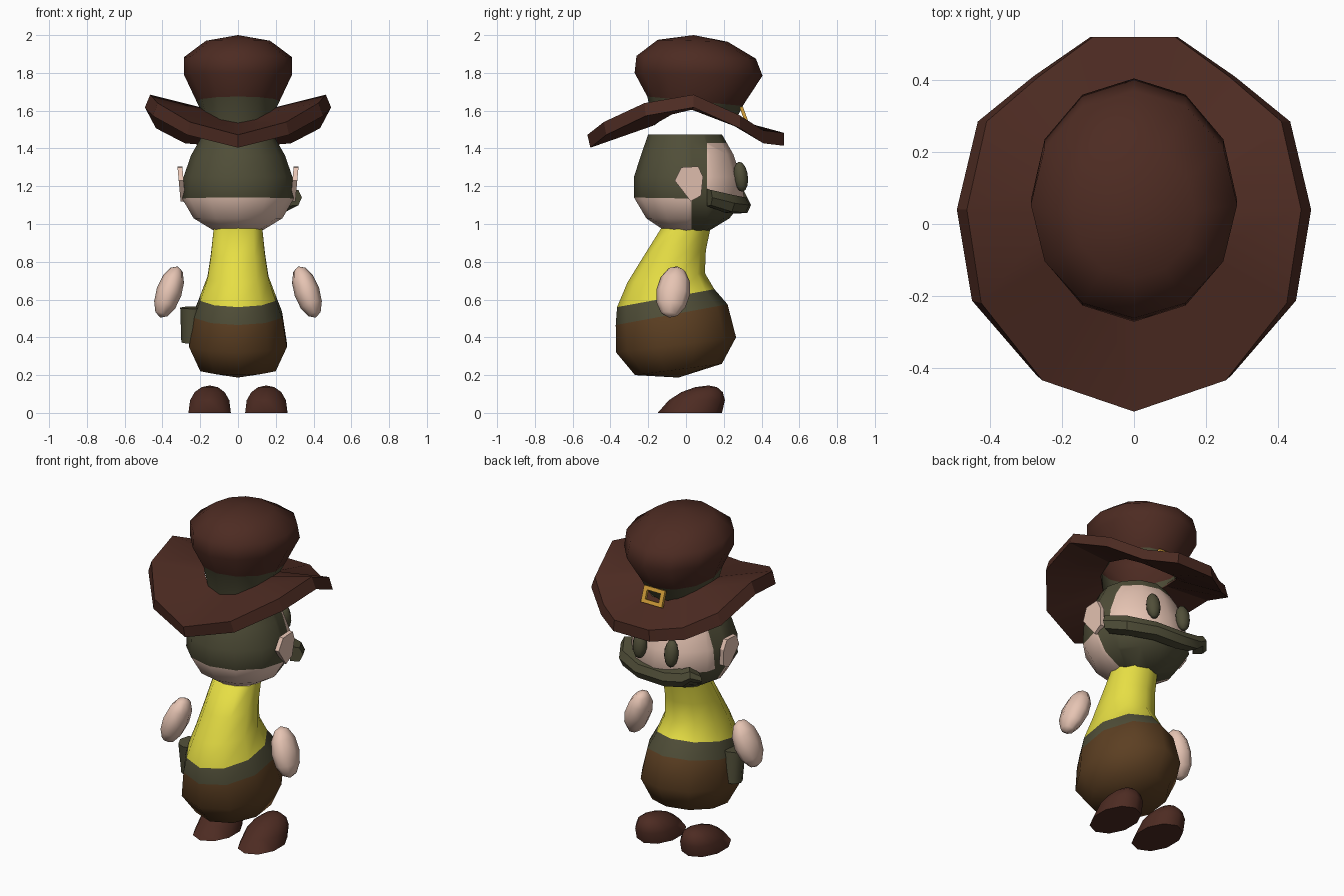
import bpy, bmesh, math
from mathutils import Vector, Matrix

if "Cube" in bpy.data.objects:
    bpy.data.objects.remove(bpy.data.objects["Cube"])


def mat(name, r, g, b):
    m = bpy.data.materials.new(name)
    m.diffuse_color = [((c / 255 + 0.055) / 1.055) ** 2.4 for c in (r, g, b)] + [1]
    m.use_nodes = True
    m.node_tree.nodes["Principled BSDF"].inputs["Base Color"].default_value = m.diffuse_color
    return m


HAT = mat("hat_brown", 77, 43, 34)
PANTS = mat("trouser_brown", 92, 63, 34)
YELLOW = mat("shirt_yellow", 230, 222, 68)
SKIN = mat("skin", 230, 196, 179)
OLIVE = mat("dark_olive", 80, 78, 56)
GOLD = mat("buckle_gold", 216, 162, 58)


def finish(bm, name, mats, angle=50, rule=None):
    """Turn a bmesh into a shaded object, colouring faces by a rule."""
    bmesh.ops.recalc_face_normals(bm, faces=bm.faces)
    if rule:
        for f in bm.faces:
            f.material_index = rule(f)
    me = bpy.data.meshes.new(name)
    bm.to_mesh(me)
    bm.free()
    for m in mats:
        me.materials.append(m)
    ob = bpy.data.objects.new(name, me)
    bpy.context.collection.objects.link(ob)
    bpy.ops.object.select_all(action='DESELECT')
    ob.select_set(True)
    bpy.context.view_layer.objects.active = ob
    bpy.ops.object.shade_smooth_by_angle(angle=math.radians(angle))
    return ob


def loft(rings, n, bottom=None, top=None, cap=(), arch=0):
    """Tilted elliptical rings (back y, back z, front y, front z, half width).
    Each face stores its ring number in material_index; arch lifts the first ring's sides."""
    bm = bmesh.new()
    loops = []
    for k, (yb, zb, yf, zf, rx) in enumerate(rings):
        loop = []
        for i in range(n):
            a = 2 * math.pi * i / n
            t = (1 - math.cos(a)) / 2
            lift = arch * math.sin(a) ** 2 if k == 0 else 0
            loop.append(bm.verts.new((rx * math.sin(a), yb + (yf - yb) * t, zb + (zf - zb) * t + lift)))
        loops.append(loop)
    for k in range(len(loops) - 1):
        for i in range(n):
            j = (i + 1) % n
            f = bm.faces.new((loops[k][i], loops[k][j], loops[k + 1][j], loops[k + 1][i]))
            f.material_index = k
    for pole, loop, k in ((bottom, loops[0], 0), (top, loops[-1], len(loops))):
        if pole:
            p = bm.verts.new((0, *pole))
            for i in range(n):
                bm.faces.new((loop[i], loop[(i + 1) % n], p)).material_index = k
    for k in cap:
        bm.faces.new(loops[k]).material_index = len(loops)
    return bm


def ball(name, m, size, matrix, u=10, v=7):
    bm = bmesh.new()
    bmesh.ops.create_uvsphere(bm, u_segments=u, v_segments=v, radius=1)
    bm.transform(matrix @ Matrix.Diagonal((*size, 1)))
    return finish(bm, name, [m], 80)


# Body: trousers, belt and shirt
bm = loft([(-0.27, 0.20, 0.19, 0.26, 0.21), (-0.37, 0.32, 0.265, 0.40, 0.272),
           (-0.372, 0.465, 0.22, 0.575, 0.245), (-0.365, 0.56, 0.15, 0.655, 0.21),
           (-0.31, 0.69, 0.10, 0.74, 0.17), (-0.23, 0.82, 0.105, 0.86, 0.15),
           (-0.13, 0.98, 0.13, 0.98, 0.135)], 10, bottom=(-0.04, 0.187), cap=(-1,))
finish(bm, "body", [PANTS, OLIVE, YELLOW], 60,
       lambda f: 0 if f.material_index < 2 else 1 if f.material_index == 2 else 2)

# Head: hair, nape, face and beard separated by straight cuts
bm = loft([(-0.12, 0.97, 0.12, 0.963, 0.13), (-0.21, 1.03, 0.23, 1.03, 0.235),
           (-0.275, 1.14, 0.31, 1.13, 0.296), (-0.275, 1.25, 0.29, 1.25, 0.288),
           (-0.24, 1.36, 0.25, 1.37, 0.248), (-0.20, 1.475, 0.19, 1.475, 0.185)],
          12, cap=(0, -1))
for co, no in (((0, 0.03, 0), (0, 1, 0)), ((0, 0.11, 0), (0, 1, 0)), ((0, 0, 1.43), (0, 0, 1))):
    bmesh.ops.bisect_plane(bm, geom=bm.verts[:] + bm.edges[:] + bm.faces[:],
                           plane_co=co, plane_no=no)


def head_rule(f):
    c = f.calc_center_median()
    nape = c.y < 0.03 and c.z < 1.14
    face = c.y > 0.11 and 1.135 < c.z < 1.43
    return 1 if nape or face else 0


finish(bm, "head", [OLIVE, SKIN], 50, head_rule)

# Mirrored parts
for s, side in ((1, "right"), (-1, "left")):
    # Ear plate
    bm = bmesh.new()
    pts = [(-0.06, 1.23), (-0.025, 1.3), (0.065, 1.305), (0.09, 1.25), (0.08, 1.15), (0.025, 1.12)]
    ear = bm.faces.new([bm.verts.new((s * (0.278 + 0.09 * (z - 1.12)), y, z)) for y, z in pts])
    new = bmesh.ops.extrude_face_region(bm, geom=[ear])["geom"]
    bmesh.ops.translate(bm, vec=(s * 0.026, 0, 0),
                        verts=[v for v in new if isinstance(v, bmesh.types.BMVert)])
    finish(bm, side + "_ear", [SKIN], 30)

    # Eye
    ball(side + "_eye", OLIVE, (0.042, 0.038, 0.08),
         Matrix.Translation((s * 0.105, 0.29, 1.25)) @ Matrix.Rotation(0.12, 4, 'X'))

    # Hand
    ball(side + "_hand", SKIN, (0.068, 0.09, 0.145),
         Matrix.Translation((s * 0.365, -0.068, 0.64)) @ Matrix.Rotation(-s * 0.33, 4, 'Y')
         @ Matrix.Rotation(-0.15, 4, 'X'), 8, 6)

    # Shoe: flat-soled dome leaning toward the toe
    bm = bmesh.new()
    bmesh.ops.create_uvsphere(bm, u_segments=10, v_segments=8, radius=1)
    bmesh.ops.bisect_plane(bm, geom=bm.verts[:] + bm.edges[:] + bm.faces[:], plane_co=(0, 0, 0),
                           plane_no=(0, 0, 1), clear_inner=True)
    bmesh.ops.holes_fill(bm, edges=[e for e in bm.edges if e.is_boundary])
    for v in bm.verts:
        x, y, z = v.co
        z = max(z, 0) ** 0.8
        v.co = (s * 0.15 + 0.118 * x, 0.02 + 0.17 * y + 0.1 * z - 0.04 * z * max(y, 0), 0.145 * z)
    finish(bm, side + "_shoe", [HAT], 60)

# Moustache: tapered diamond-section band around the face
path = [(0.315, 0.13, 1.14, 0.045), (0.25, 0.24, 1.11, 0.05), (0.10, 0.31, 1.10, 0.045),
        (-0.08, 0.32, 1.10, 0.045), (-0.19, 0.31, 1.12, 0.045), (-0.235, 0.30, 1.15, 0.035),
        (-0.275, 0.25, 1.125, 0.02)]
bm = bmesh.new()
rows = []
for x, y, z, h in path:
    out = Vector((x, y, 0)).normalized()
    rows.append([bm.verts.new(Vector((x, y, z)) + out * o + Vector((0, 0, d * h)))
                 for o, d in ((-0.05, 1), (0.005, 0.9), (0.025, 0), (0.005, -0.9), (-0.05, -1))])
for a, b in zip(rows, rows[1:]):
    for i in range(5):
        j = (i + 1) % 5
        bm.faces.new((a[i], a[j], b[j], b[i]))
bm.faces.new(rows[0])
bm.faces.new(rows[-1])
finish(bm, "moustache", [OLIVE], 35)

# Hip pouch
bm = bmesh.new()
bmesh.ops.create_cone(bm, cap_ends=True, segments=8, radius1=0.06, radius2=0.066, depth=0.185)
bm.transform(Matrix.Translation((-0.24, -0.105, 0.465)) @ Matrix.Rotation(0.1, 4, 'X'))
finish(bm, "hip_pouch", [OLIVE], 50)

# Hat crown with band, its lower edge arched over the sides
bm = loft([(-0.17, 1.52, 0.25, 1.525, 0.20), (-0.205, 1.675, 0.30, 1.625, 0.22),
           (-0.272, 1.80, 0.405, 1.785, 0.287), (-0.262, 1.89, 0.37, 1.875, 0.287),
           (-0.15, 1.975, 0.22, 1.965, 0.17)], 12, top=(0.04, 2.0), arch=0.085)
finish(bm, "hat_crown", [HAT, OLIVE], 60, lambda f: 1 if f.material_index == 0 else 0)

# Hat brim: curled up at the sides
half = [(0.255, -0.435, 1.54), (0.425, -0.22, 1.64), (0.465, 0.04, 1.685),
        (0.41, 0.285, 1.575), (0.265, 0.41, 1.495), (0.115, 0.52, 1.482)]
rim = [(0, -0.522, 1.472)] + half + [(-x, y, z) for x, y, z in reversed(half)]
bm = bmesh.new()
rows = []
for x, y, z in rim:
    d = Vector((x, y - 0.06)).normalized()
    inner = Vector((0.205 * d.x, 0.04 + 0.215 * d.y, 1.62 - 0.085 * d.y ** 2))
    low = (x * 1.06, y * (0.97 if y < 0 else 1), z - 0.068)
    rows.append([bm.verts.new(p) for p in (inner, (x, y, z), low, inner - Vector((0, 0, 0.015)))])
for a, b in zip(rows, rows[1:] + rows[:1]):
    for i in range(4):
        j = (i + 1) % 4
        bm.faces.new((a[i], a[j], b[j], b[i]))
finish(bm, "hat_brim", [HAT], 30)

# Buckle frame resting against the front of the band
bm = bmesh.new()
frames = []
for w, h, d in ((0.07, 0.048, 0), (0.07, 0.048, 0.018), (0.045, 0.026, 0.018), (0.045, 0.026, 0)):
    frames.append([bm.verts.new((sx * w, d, sz * h)) for sx, sz in ((-1, -1), (1, -1), (1, 1), (-1, 1))])
for a, b in zip(frames, frames[1:] + frames[:1]):
    for i in range(4):
        j = (i + 1) % 4
        bm.faces.new((a[i], a[j], b[j], b[i]))
bm.transform(Matrix.Translation((0, 0.30, 1.572)) @ Matrix.Rotation(0.35, 4, 'X'))
finish(bm, "hat_buckle", [GOLD], 30)
